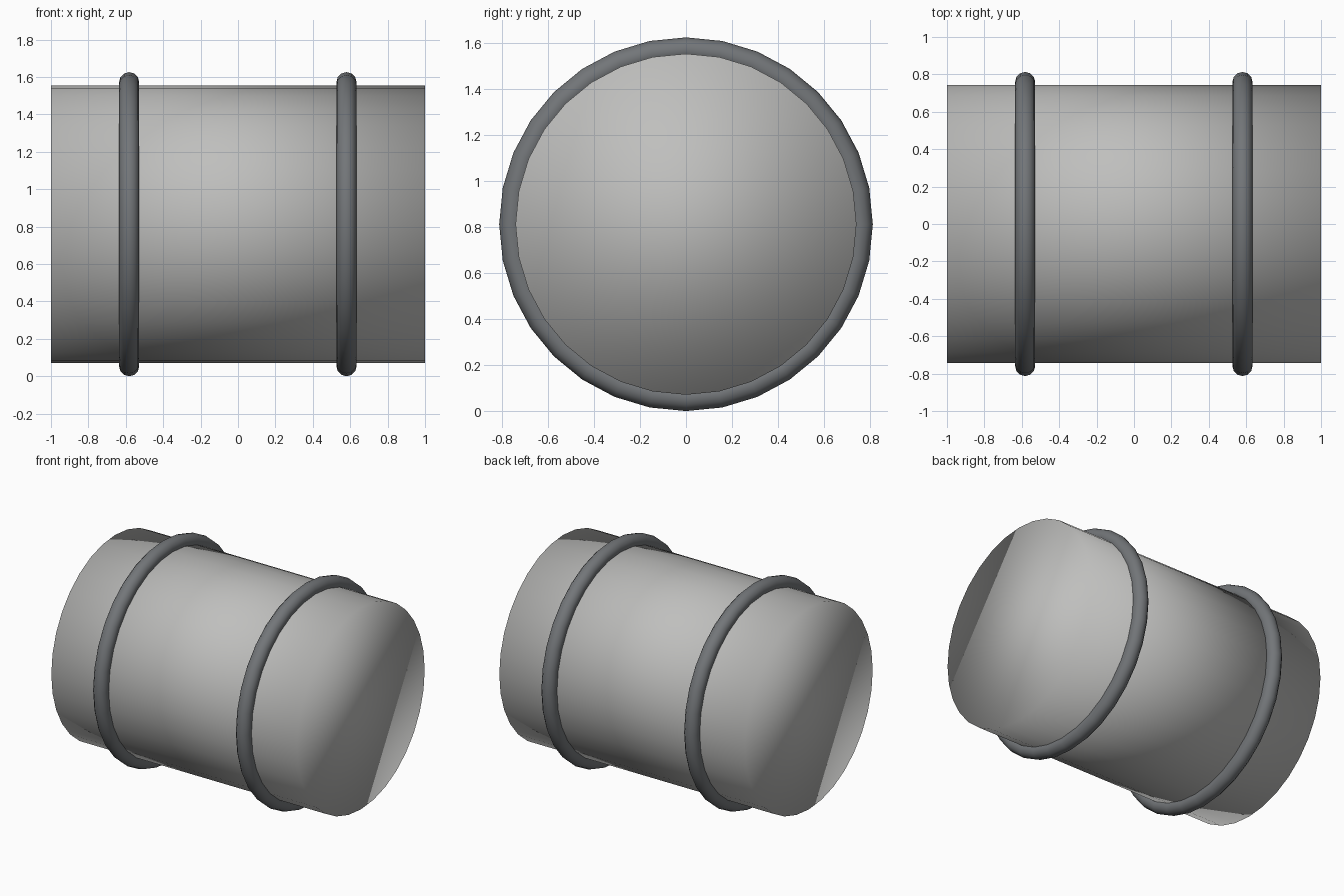
import bpy
from math import pi

cube = bpy.data.objects.get("Cube")
if cube:
    bpy.data.objects.remove(cube, do_unlink=True)


def material(name, colour):
    mat = bpy.data.materials.new(name)
    mat.use_nodes = True
    mat.diffuse_color = colour
    mat.node_tree.nodes["Principled BSDF"].inputs["Base Color"].default_value = colour
    return mat


def finish(name, mat):
    obj = bpy.context.object
    obj.name = name
    obj.data.materials.append(mat)
    bpy.ops.object.shade_smooth()


light_grey = material("light grey", (0.52, 0.52, 0.51, 1))
dark_grey = material("dark blue grey", (0.17, 0.18, 0.19, 1))

SIDES = 32
TUBE = 0.054
CENTRE = 0.813  # axis height, equal to the outer radius of the hoops

# Drum lying along x, smooth shaded over its end caps
bpy.ops.mesh.primitive_cylinder_add(vertices=SIDES, radius=0.742, depth=2,
                                    location=(0, 0, CENTRE), rotation=(0, pi / 2, 0))
finish("drum_body", light_grey)

# Hoops around the drum
for name, x in (("right_hoop", -0.582), ("left_hoop", 0.58)):
    bpy.ops.mesh.primitive_torus_add(major_segments=SIDES, minor_segments=12,
                                     major_radius=CENTRE - TUBE, minor_radius=TUBE,
                                     location=(x, 0, CENTRE), rotation=(0, pi / 2, 0))
    finish(name, dark_grey)
